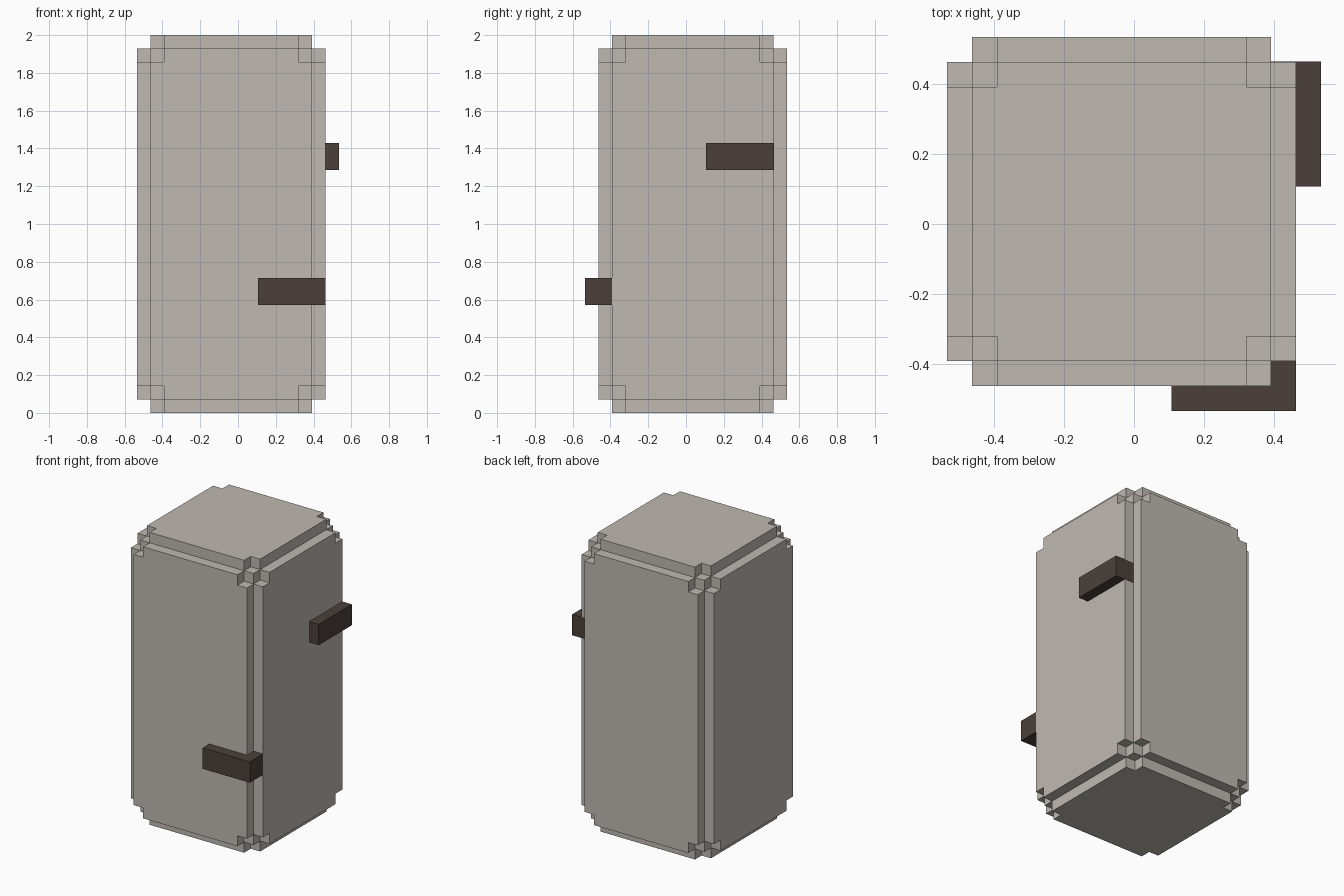
import bpy
import bmesh
from mathutils import Vector

if "Cube" in bpy.data.objects:
    bpy.data.objects.remove(bpy.data.objects["Cube"], do_unlink=True)

U = 2 / 28  # one block unit


def material(name, color):
    mat = bpy.data.materials.new(name)
    mat.use_nodes = True
    mat.diffuse_color = (*color, 1)
    mat.node_tree.nodes["Principled BSDF"].inputs["Base Color"].default_value = (*color, 1)
    return mat


stone = material("pale_stone", (0.52, 0.485, 0.44))
bark = material("dark_brown", (0.070, 0.051, 0.042))


def finish(name, bm, mat):
    bmesh.ops.recalc_face_normals(bm, faces=bm.faces)
    mesh = bpy.data.meshes.new(name)
    bm.to_mesh(mesh)
    bm.free()
    mesh.materials.append(mat)
    obj = bpy.data.objects.new(name, mesh)
    bpy.context.collection.objects.link(obj)


def box(name, low, high, mat):
    """Box between two corners given in block units."""
    low, high = Vector(low) * U, Vector(high) * U
    bm = bmesh.new()
    bmesh.ops.create_cube(bm, size=1)
    for v in bm.verts:
        v.co = (low + high) / 2 + v.co * (high - low)
    finish(name, bm, mat)


# Core block
LOW, HIGH = Vector((-6.5, -5.5, 1)), Vector((5.5, 6.5, 27))
MID, HALF = (LOW + HIGH) / 2, (HIGH - LOW) / 2
box("core", LOW, HIGH, stone)


def panel(name, axis, side):
    """One-unit slab on a core face, with a square notch in each corner."""
    a, b = [i for i in range(3) if i != axis]
    outline = []
    for sa, sb in ((1, 1), (-1, 1), (-1, -1), (1, -1)):
        steps = [(0, 1), (1, 1), (1, 0)]
        if sa * sb < 0:
            steps.reverse()
        outline += [(sa * (HALF[a] - p), sb * (HALF[b] - q)) for p, q in steps]
    bm = bmesh.new()
    verts = []
    for pa, pb in outline:
        co = MID.copy()
        co[a] += pa
        co[b] += pb
        co[axis] += side * HALF[axis]
        verts.append(bm.verts.new(co * U))
    face = bm.faces.new(verts)
    solid = bmesh.ops.extrude_face_region(bm, geom=[face], use_keep_orig=True)
    shift = Vector()
    shift[axis] = side * U
    moved = [g for g in solid["geom"] if isinstance(g, bmesh.types.BMVert)]
    bmesh.ops.translate(bm, verts=moved, vec=shift)
    finish(name, bm, stone)


# Raised panels on all six sides
for axis, names in enumerate((("right_side", "left_side"), ("front", "back"), ("bottom", "top"))):
    for name, side in zip(names, (-1, 1)):
        panel(name + "_panel", axis, side)

# Dark bars; the upper one sits a hair proud of the panel end
box("front_bar", (1.5, -7.5, 8), (6.5, -5.5, 10), bark)
box("side_bar", (5.5, 1.5, 18), (7.5, 6.51, 20), bark)
